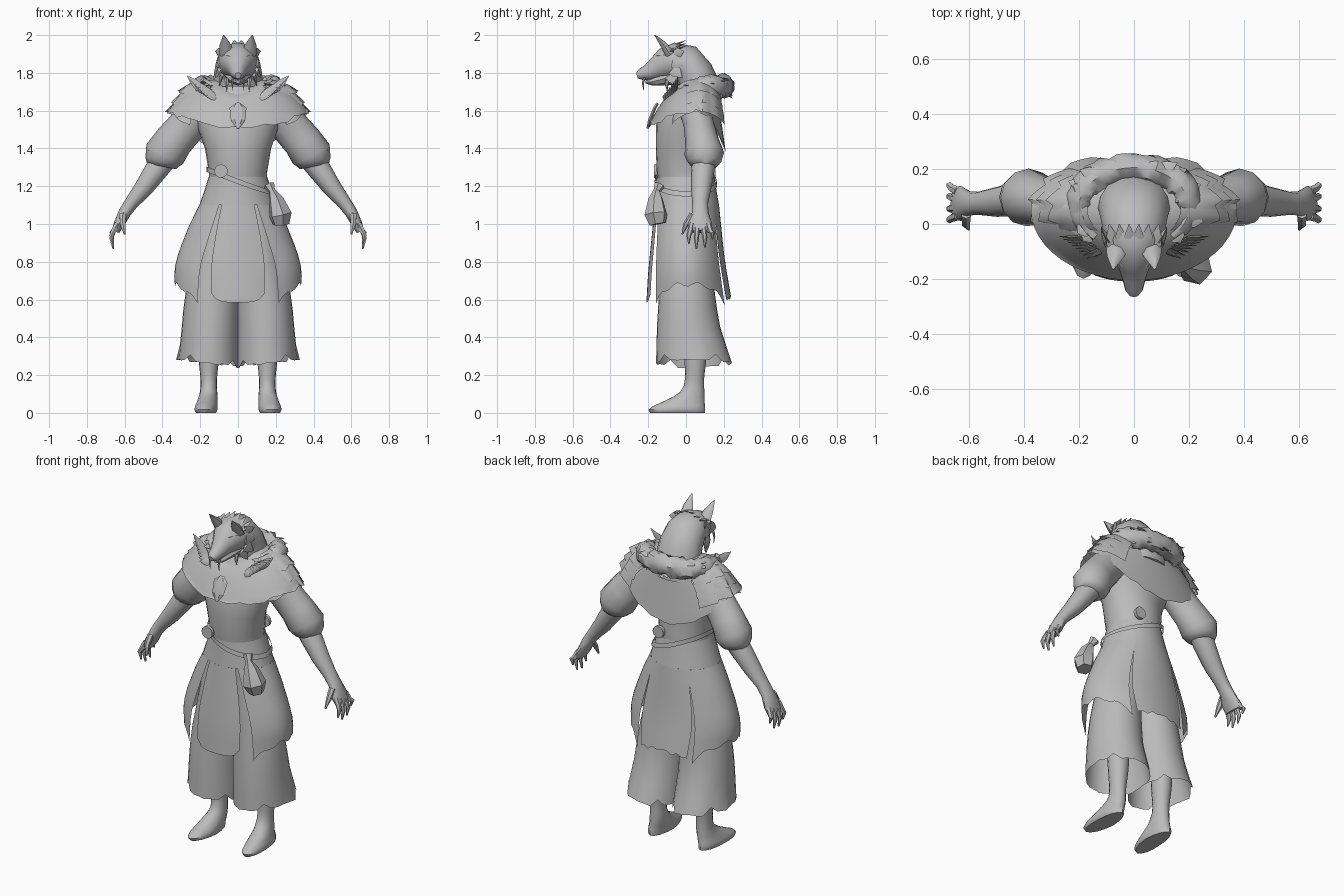
import bpy, bmesh, math, random
from mathutils import Vector

if "Cube" in bpy.data.objects:
    bpy.data.objects.remove(bpy.data.objects["Cube"])
random.seed(4)
grey = bpy.data.materials.new("plain grey")
grey.diffuse_color = (0.5, 0.5, 0.5, 1)
grey.use_nodes = True
grey.node_tree.nodes["Principled BSDF"].inputs["Base Color"].default_value = grey.diffuse_color


def finish(name, bm, mirror=False, angle=40):
    bmesh.ops.recalc_face_normals(bm, faces=bm.faces)
    me = bpy.data.meshes.new(name)
    bm.to_mesh(me)
    bm.free()
    me.materials.append(grey)
    ob = bpy.data.objects.new(name, me)
    bpy.context.collection.objects.link(ob)
    bpy.ops.object.select_all(action='DESELECT')
    ob.select_set(True)
    bpy.context.view_layer.objects.active = ob
    bpy.ops.object.shade_smooth_by_angle(angle=math.radians(angle))
    if mirror:
        ob.modifiers.new("Mirror", 'MIRROR').use_mirror_merge = False
    return ob


def table(t, rows):
    """Interpolate rows (key, a, b, ...) at t."""
    for p, q in zip(rows, rows[1:]):
        if t <= q[0]:
            k = max(0, (t - p[0]) / (q[0] - p[0]))
            return [a + (b - a) * k for a, b in zip(p[1:], q[1:])]
    return list(rows[-1][1:])


def sheet(name, f, nu, nv, closed=False, mirror=False, angle=40):
    """Open surface from f(u, v)."""
    bm = bmesh.new()
    cols = nu if closed else nu + 1
    g = [[bm.verts.new(f(i / nu, j / nv)) for i in range(cols)] for j in range(nv + 1)]
    for j in range(nv):
        for i in range(nu):
            k = (i + 1) % cols
            bm.faces.new((g[j][i], g[j][k], g[j + 1][k], g[j + 1][i]))
    return finish(name, bm, mirror, angle)


def add_tube(bm, rings, ref=(0, 1, 0), n=12, jag=0.0):
    """Capped loft; each ring is (x, y, z, radius along ref, radius across)."""
    P = [Vector(r[:3]) for r in rings]
    loops = []
    for i, r in enumerate(rings):
        t = (P[min(i + 1, len(P) - 1)] - P[max(i - 1, 0)]).normalized()
        a = Vector(ref)
        a = (a - t * a.dot(t)).normalized()
        b = t.cross(a)
        w = [2 * math.pi * k / n for k in range(n)]
        loops.append([bm.verts.new(P[i] + (a * r[3] * math.cos(q) + b * r[4] * math.sin(q))
                      * (1 + random.uniform(-jag, jag))) for q in w])
    for p, q in zip(loops, loops[1:]):
        for k in range(n):
            bm.faces.new((p[k], p[(k + 1) % n], q[(k + 1) % n], q[k]))
    bm.faces.new(loops[0][::-1])
    bm.faces.new(loops[-1])


def tube(name, rings, ref=(0, 1, 0), n=12, mirror=False, jag=0.0, angle=40):
    bm = bmesh.new()
    add_tube(bm, rings, ref, n, jag)
    return finish(name, bm, mirror, angle)


def add_tuft(bm, base, tip, w, ref=(0, 0, 1), flat=0.3):
    """Pointed lock of fur, thin along ref."""
    b, t = Vector(base), Vector(tip)
    m = b.lerp(t, 0.45)
    add_tube(bm, [(*b, w * flat, w), (*m, w * flat * .8, w * .8), (*t, .001, .001)], ref, 4)


# Torso
tube("torso", [(0, .01, 1.12, .14, .175), (0, .0, 1.22, .145, .152), (0, -.005, 1.28, .15, .155),
               (0, -.015, 1.4, .145, .175), (0, -.01, 1.5, .15, .21), (0, .02, 1.6, .14, .23),
               (0, .05, 1.7, .11, .15)], n=24)

# Skirt panels: z, half width, front depth, back depth
SK = [(.55, .325, .212, .25), (.75, .34, .20, .215), (.85, .315, .19, .2), (1.0, .255, .175, .185),
      (1.1, .205, .165, .175), (1.24, .155, .155, .15), (1.3, .155, .162, .148)]


def skirt(a0, a1, z0, hem, g0, g1):
    """Panel between two angles; g0 and g1 open the slits toward the hem."""
    def f(u, v):
        z = z0 + (hem(u) - z0) * v
        rx, fr, bk = table(z, SK)
        s0, s1 = a0 + g0 * v, a1 - g1 * v
        a = math.radians(s0 + (s1 - s0) * u)
        s = math.sin(a)
        return (rx * math.cos(a), (fr if s < 0 else bk) * s, z)
    return f


sheet("skirt_top", lambda u, v: skirt(0, 360, 1.25, lambda q: 1.1, 0, 0)(u, v), 32, 2, True)
sheet("skirt_side", skirt(-61, 58, 1.1, lambda u: .68 - .1 * abs(2 * u - 1) ** 3 + .012 * math.sin(23 * u),
                          12, 2), 18, 8, mirror=True)
sheet("front_panel", skirt(-115, -65, 1.1, lambda u: .585 + .045 * abs(2 * u - 1) ** 5, 0, 0), 10, 7)
sheet("back_panel", skirt(57, 123, 1.1, lambda u: .62 - .02 * abs(2 * u - 1) + .01 * math.sin(25 * u),
                          5, 5), 10, 7)


# Slanted belt with buckles and pouch
def belt(u, v):
    a = 2 * math.pi * u
    c, s = math.cos(a), math.sin(a)
    z = 1.225 - .065 * c + .028 * (v - .5)
    rx, fr, bk = table(z, SK)
    return ((rx + .012) * c, ((fr if s < 0 else bk) + .01) * s, z)


sheet("belt", belt, 32, 1, True)
for nm, x, y, s in (("front_buckle", -.09, -.15, -1), ("back_buckle", .08, .135, 1)):
    tube(nm, [(x, y, 1.28, .036, .036), (x, y + s * .02, 1.28, .036, .036)], (1, 0, 0), 12)
tube("pouch", [(.165, -.14, 1.205, .03, .03), (.18, -.155, 1.175, .018, .018), (.2, -.16, 1.13, .042, .04),
               (.225, -.16, 1.05, .065, .06), (.228, -.15, 1.0, .045, .045)], (.7, .7, 0), 6, angle=25)

# Wide trousers with a torn hem
TR = [(.24, .165, .205, .155, .046), (.45, .15, .168, .148, .014), (.6, .145, .15, .14, .005),
      (1.1, .09, .12, .09, 0)]


def trouser(u, v):
    a = 2 * math.pi * u
    i = round(u * 28)
    tear = .035 if i % 7 == 3 else random.uniform(-.004, .008)
    z = 1.1 - (.84 - tear - .02 * math.cos(a)) * v if v == 1 else 1.1 - .83 * v
    rx, ry, cx, cy = table(z, TR)
    flare = 1 + (.1 if v == 1 and i in (1, 5) else 0)
    return (max(0, cx + rx * math.cos(a) * flare), cy + ry * math.sin(a), z)


sheet("trouser_leg", trouser, 28, 9, True, True)

# Lower legs and feet: z, centre x, centre y, half width, half depth
FT = [(0, .168, -.045, .052, .145), (.015, .17, -.05, .061, .152), (.04, .167, -.035, .058, .135),
      (.065, .16, -.005, .053, .103), (.1, .156, .03, .047, .068), (.14, .155, .042, .043, .054),
      (.19, .155, .046, .044, .05), (.28, .155, .05, .054, .058), (.5, .155, .05, .065, .07)]


def leg(u, v):
    a = 2 * math.pi * u
    z = .5 * max(0, 1 - v * 1.08) ** 1.6
    cx, cy, rx, ry = table(z, FT)
    k = 0 if v == 1 else 1
    toe = .014 * max(0, -math.sin(a)) if z < .1 else 0
    return (cx + toe + k * rx * math.cos(a), cy + k * ry * math.sin(a), z)


sheet("leg_and_foot", leg, 16, 16, True, True, 50)

# Arms: puffed sleeve, forearm, hand with fingers
tube("sleeve", [(.2, .05, 1.6, .085, .095), (.27, .07, 1.52, .082, .1), (.34, .085, 1.44, .09, .103),
                (.388, .097, 1.37, .105, .11), (.4, .097, 1.33, .09, .093), (.405, .097, 1.305, .07, .078)],
     n=12, mirror=True, angle=60)
tube("forearm", [(.39, .095, 1.34, .06, .063), (.43, .09, 1.29, .062, .062), (.5, .08, 1.19, .054, .05),
                 (.565, .075, 1.11, .042, .037), (.6, .075, 1.06, .044, .033), (.63, .075, 1.0, .064, .028),
                 (.648, .075, .96, .058, .02)], mirror=True)
bm = bmesh.new()
for y0, y1, zt in ((.03, .015, .895), (.06, .055, .868), (.09, .1, .875), (.118, .14, .92)):
    add_tube(bm, [(.638, y0, 1.0, .017, .018), (.66, (y0 + y1) / 2, .96, .015, .015),
                  (.67, y1, .925 + (zt - .87) * .6, .013, .012), (.66, y1, zt, .004, .005)], n=6)
add_tube(bm, [(.61, .035, 1.05, .018, .02), (.61, .0, 1.0, .015, .016), (.6, -.02, .945, .004, .005)], n=6)
finish("fingers", bm, True)


# Shoulder cape
def cape(u, v):
    a = 2 * math.pi * u
    c, s = math.cos(a), math.sin(a)
    side = c * c
    top = 1.765 - (.08 * s * s if s < 0 else 0)
    hem = 1.595 * side + (1 - side) * (1.505 if s < 0 else 1.385)
    rx = .115 + .26 * v ** .8
    ry = (.14 + .12 * v ** .7) if s < 0 else (.1 + .055 * v)
    z = top + (hem - top) * v ** (1 + .6 * side)
    if v == 1:
        z += random.uniform(-.012, .012)
    return (rx * c, .055 + ry * s, z)


sheet("cape", cape, 48, 14, True)


# Overlapping cloth folds on the shoulders, with ragged points
def fold(r0, r1, z0, z1):
    def f(u, v):
        a = math.radians(-45 + 95 * u)
        c, s = math.cos(a), math.sin(a)
        r = r0 + (r1 - r0) * v
        if v == 1:
            r -= (.03, .0, .01, .02)[round(u * 16) % 4]
        edge = abs(2 * u - 1) ** 2
        return (r * c, .06 + s * (.14 + .3 * (r - .2)), z0 + (z1 - z0) * v ** 1.5 - .035 * edge * (1 + v))
    return f


for k, (r0, r1, z0, z1) in enumerate(((.17, .325, 1.77, 1.705), (.2, .36, 1.745, 1.645), (.24, .39, 1.7, 1.595))):
    sheet("cape_fold_%d" % (k + 1), fold(r0, r1, z0, z1), 16, 3, mirror=True, angle=50)

# Fur collar wrapped round the back of the neck
ring = []
for k in range(37):
    a = math.radians(-46 + 272 * k / 36)
    w = .022 + .038 * min(1, min(k, 36 - k) / 8)
    ring.append((.2 * math.cos(a), .06 + .145 * math.sin(a), 1.72 + .01 * math.sin(a), w, w * .9))
tube("fur_collar", ring, (0, 0, 1), 10, jag=.18, angle=45)
bm = bmesh.new()
for k in range(32):
    a = math.radians(-45 + 270 * (k + random.random()) / 32)
    c, s = math.cos(a), math.sin(a)
    h = random.uniform(-.04, .045)
    b = Vector((.215 * c, .06 + .155 * s, 1.72 + .01 * s + h))
    d = Vector((c * .045 - s * random.uniform(-.04, .04), s * .03, h * .5 - .015))
    add_tuft(bm, b, b + d, .03, (c * .4, s * .4, .8))
finish("collar_tuft", bm)
bm = bmesh.new()
for k in range(8):
    t = k / 7
    add_tuft(bm, (.12 + .08 * t, -.10 + .05 * t, 1.675 + .045 * t),
             (.17 + .1 * t, -.125 + .08 * t, 1.675 + .11 * t), .024, (.3, -1, .3))
finish("shoulder_tuft", bm, True)

# Chest pendant
tube("pendant", [(0, -.15, 1.64, .012, .008), (0, -.165, 1.615, .045, .01), (0, -.192, 1.55, .038, .01),
                 (0, -.205, 1.505, .006, .006)], (1, 0, 0), 6, angle=20)

# Wolf head: neck to nose
tube("head", [(0, .08, 1.62, .15, .11), (0, .07, 1.72, .135, .115), (0, .045, 1.80, .127, .1),
              (0, .0, 1.85, .117, .103), (0, -.06, 1.862, .105, .098), (0, -.11, 1.848, .086, .085),
              (0, -.155, 1.825, .058, .062), (0, -.2, 1.803, .042, .043), (0, -.24, 1.792, .032, .03),
              (0, -.26, 1.786, .016, .016)], (1, 0, 0), 16)
tube("lower_jaw", [(0, -.06, 1.785, .07, .05), (0, -.14, 1.763, .044, .03), (0, -.185, 1.752, .03, .018),
                   (0, -.215, 1.752, .012, .008)], (1, 0, 0), 8)
tube("ear", [(.06, -.085, 1.9, .042, .028), (.068, -.12, 1.95, .03, .02), (.076, -.165, 2.0, .003, .003)],
     (1, 0, 0), 6, True, angle=60)
tube("brow", [(.012, -.165, 1.862, .012, .01), (.045, -.145, 1.885, .014, .012), (.082, -.1, 1.895, .004, .004)],
     (0, 0, 1), 6, True)
bm = bmesh.new()
for x, y, z, dx, dy, dz in ((.09, -.06, 1.9, .03, .05, .015), (.1, -.07, 1.86, .02, .06, -.02),
                            (.1, -.07, 1.82, .02, .05, -.045), (.085, -.08, 1.79, .015, .03, -.06)):
    add_tuft(bm, (x, y, z), (x + dx, y + dy, z + dz), .034, (1, 0, 0))
for x in (.015, .045, .075):
    add_tuft(bm, (x, -.08, 1.945 - x * .4), (x * 1.2, .0, 1.98 - x * .5), .024)
finish("head_tuft", bm, True)
bm = bmesh.new()
for x, y, z, r in ((.03, -.22, 1.775, .007), (.06, -.095, 1.77, .013)):
    add_tube(bm, [(x, y, z, r, r), (x, y - .008, z - .03, r * .8, r * .8), (x, y - .004, z - .068, .001, .001)], n=6)
finish("fang", bm, True)
